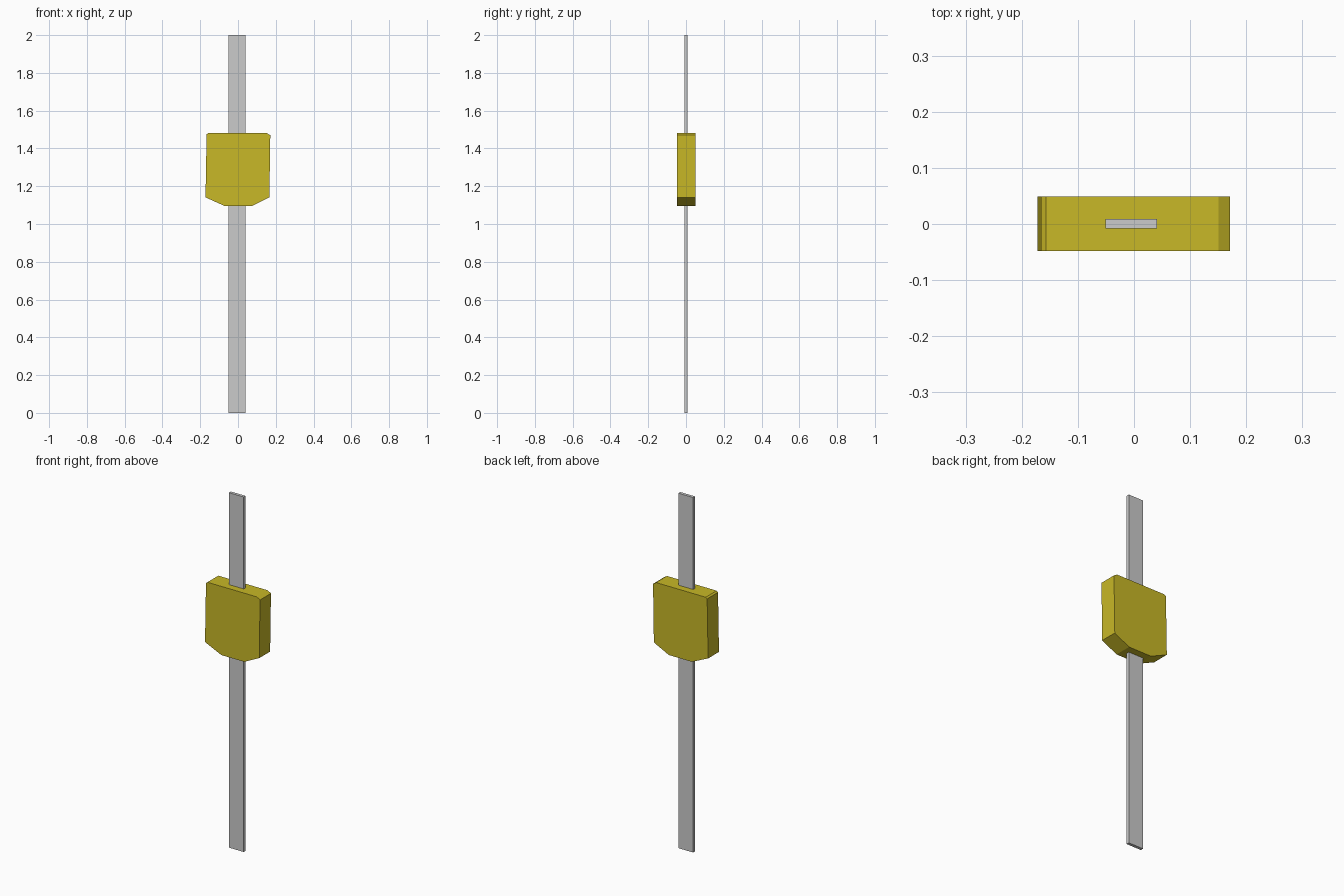
import bpy
import bmesh

if "Cube" in bpy.data.objects:
    bpy.data.objects.remove(bpy.data.objects["Cube"])


def extrude_profile(name, points, y0, y1, color=None):
    """Solid from an (x, z) outline, extruded from y0 to y1."""
    bm = bmesh.new()
    face = bm.faces.new([bm.verts.new((x, y0, z)) for x, z in points])
    ext = bmesh.ops.extrude_face_region(bm, geom=[face])
    verts = [v for v in ext["geom"] if isinstance(v, bmesh.types.BMVert)]
    bmesh.ops.translate(bm, vec=(0, y1 - y0, 0), verts=verts)
    bmesh.ops.recalc_face_normals(bm, faces=bm.faces)
    mesh = bpy.data.meshes.new(name)
    bm.to_mesh(mesh)
    bm.free()
    obj = bpy.data.objects.new(name, mesh)
    bpy.context.collection.objects.link(obj)
    if color:
        mat = bpy.data.materials.new(name + "_color")
        mat.diffuse_color = color
        mat.use_nodes = True
        mat.node_tree.nodes["Principled BSDF"].inputs["Base Color"].default_value = mat.diffuse_color
        mesh.materials.append(mat)
    return obj


# Flat grey post
extrude_profile("post", [(-0.051, 0), (0.041, 0), (0.041, 2), (-0.051, 2)],
                -0.008, 0.009)

# Thick yellow sign block with chamfered corners
extrude_profile("sign_block",
                [(-0.172, 1.141), (-0.07, 1.095), (0.073, 1.095),
                 (0.166, 1.141), (0.171, 1.470), (0.151, 1.482),
                 (-0.157, 1.482), (-0.166, 1.475)],
                -0.048, 0.049, (0.58, 0.48, 0.02, 1))
